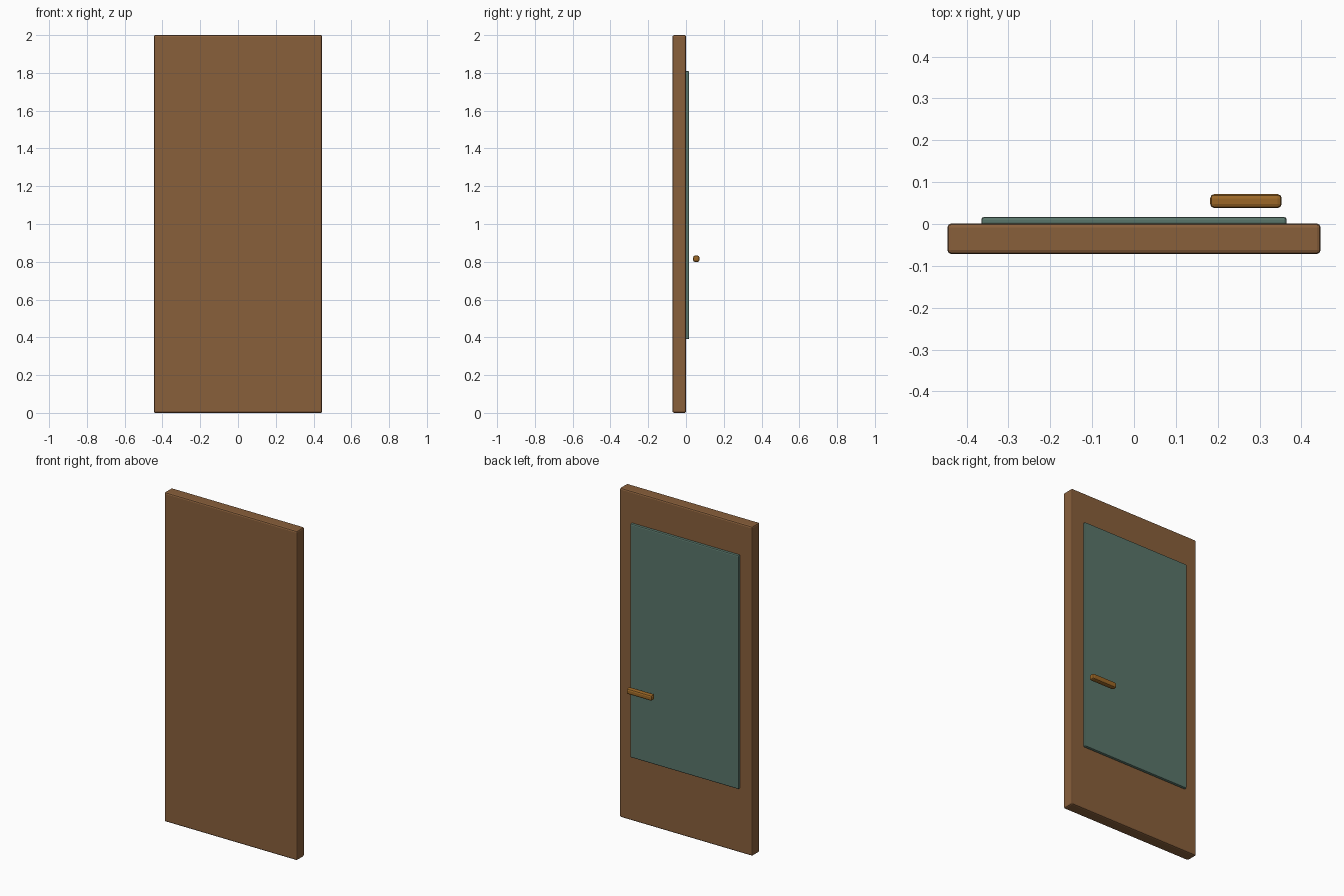
import bpy

if "Cube" in bpy.data.objects:
    bpy.data.objects.remove(bpy.data.objects["Cube"])


def material(name, rgb):
    m = bpy.data.materials.new(name)
    m.diffuse_color = (*rgb, 1.0)
    m.use_nodes = True
    m.node_tree.nodes["Principled BSDF"].inputs["Base Color"].default_value = m.diffuse_color
    return m


def rounded_box(name, lo, hi, bevel, mat):
    """Box between two corners with softly rounded edges."""
    centre = [(a + b) / 2 for a, b in zip(lo, hi)]
    bpy.ops.mesh.primitive_cube_add(size=1, location=centre)
    ob = bpy.context.object
    ob.name = name
    ob.scale = [b - a for a, b in zip(lo, hi)]
    bpy.ops.object.transform_apply(location=False, rotation=False, scale=True)
    ob.data.materials.append(mat)
    mod = ob.modifiers.new("rounded_edges", "BEVEL")
    mod.width = bevel
    mod.segments = 2
    mod.limit_method = "NONE"
    bpy.ops.object.modifier_apply(modifier=mod.name)
    return ob


wood = material("brown wood", (0.25, 0.115, 0.044))
green = material("grey green panel", (0.10, 0.18, 0.145))
brass = material("dark brass", (0.33, 0.137, 0.02))

# Door slab
rounded_box("door_slab", (-0.446, -0.0715, 0.0), (0.446, 0.001, 2.0), 0.009, wood)

# Raised panel on the back
rounded_box("door_panel", (-0.365, -0.004, 0.39), (0.365, 0.017, 1.81), 0.007, green)

# Handle bar standing clear of the panel
rounded_box("door_handle", (0.182, 0.038, 0.799), (0.353, 0.0715, 0.833), 0.010, brass)
